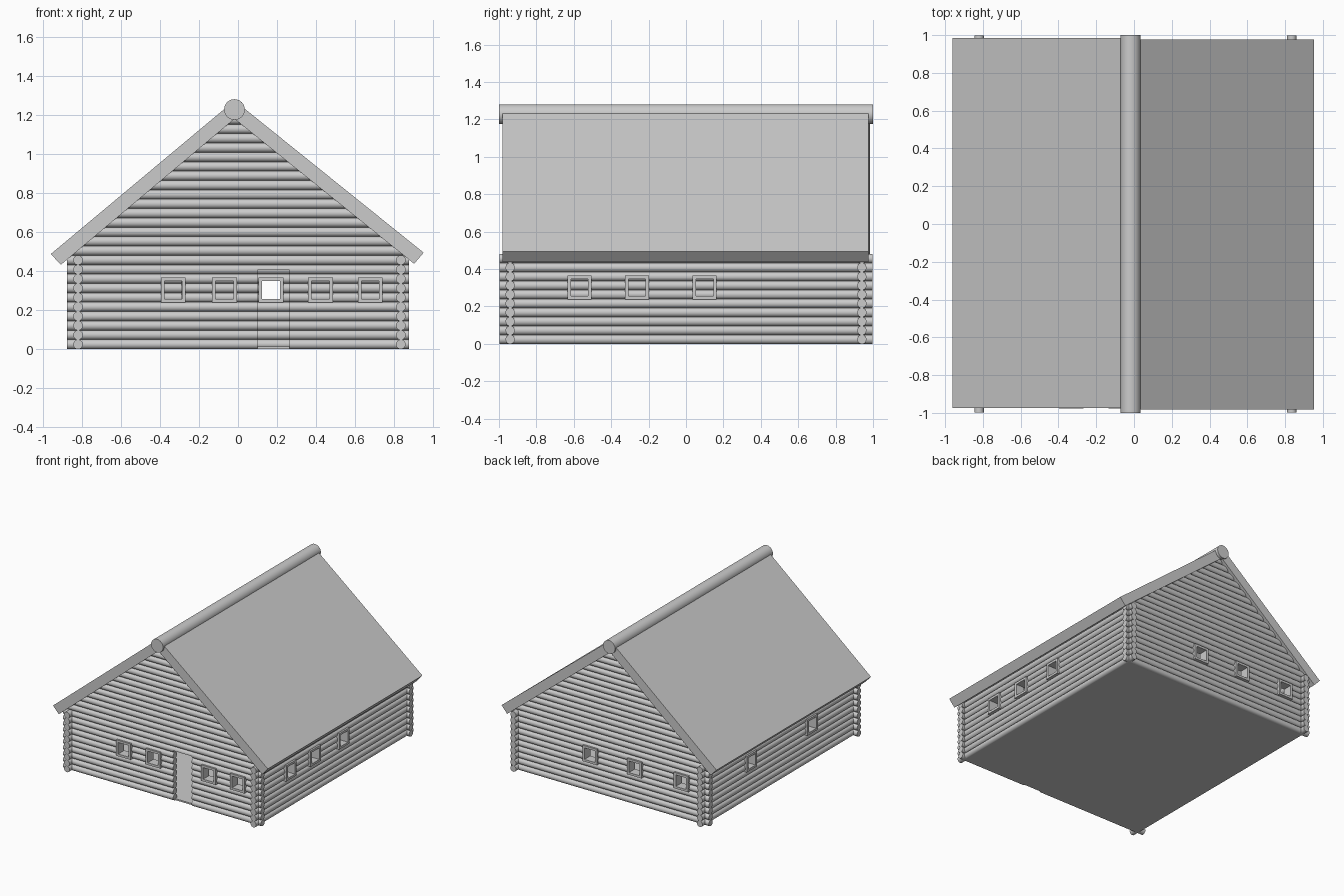
import bpy, bmesh, math
from mathutils import Matrix, Vector

if "Cube" in bpy.data.objects:
    bpy.data.objects.remove(bpy.data.objects["Cube"], do_unlink=True)

grey = bpy.data.materials.new("light_grey")
grey.use_nodes = True
grey.diffuse_color = (0.6, 0.6, 0.6, 1)
grey.node_tree.nodes["Principled BSDF"].inputs["Base Color"].default_value = (0.6, 0.6, 0.6, 1)

ROW, R = 0.048, 0.0248          # log spacing and radius
WALL_ROWS, ALL_ROWS = 10, 25
FRONT, BACK = -0.94, 0.94       # gable wall planes
WEST, EAST = -0.82, 0.835       # long wall planes
RIDGE_X, APEX = -0.018, 1.18    # underside of roof peak
SLOPE_W, SLOPE_E = 0.84, 0.807
SILL = 0.302                    # window centre height


def finish(name, bm, smooth=False):
    bmesh.ops.recalc_face_normals(bm, faces=bm.faces)
    mesh = bpy.data.meshes.new(name)
    bm.to_mesh(mesh)
    bm.free()
    mesh.materials.append(grey)
    obj = bpy.data.objects.new(name, mesh)
    bpy.context.collection.objects.link(obj)
    if smooth:
        round_shade(obj)
    return obj


def select_only(obj):
    bpy.ops.object.select_all(action='DESELECT')
    obj.select_set(True)
    bpy.context.view_layer.objects.active = obj


def round_shade(obj):
    select_only(obj)
    bpy.ops.object.shade_smooth_by_angle(angle=math.radians(32))


def add_log(bm, start, end, radius=R, sides=20):
    a, b = Vector(start), Vector(end)
    turn = (b - a).to_track_quat('Z', 'Y').to_matrix().to_4x4()
    bmesh.ops.create_cone(bm, cap_ends=True, segments=sides, radius1=radius, radius2=radius,
                          depth=(b - a).length,
                          matrix=Matrix.Translation((a + b) / 2) @ turn)


def add_box(bm, centre, size):
    bmesh.ops.create_cube(bm, size=1, matrix=Matrix.Translation(centre) @ Matrix.Diagonal((*size, 1)))


def row_height(i):
    return ROW * (i + 0.5)


def along(axis, u, plane, z):
    """Point at distance u along a wall that runs on the given axis."""
    return (u, plane, z) if axis == 'x' else (plane, u, z)


def cut(obj, bm):
    cutter = finish("opening_cutter", bm)
    cutter.hide_render = True
    mod = obj.modifiers.new("openings", 'BOOLEAN')
    mod.operation = 'DIFFERENCE'
    mod.solver = 'EXACT'
    mod.use_self = True
    mod.object = cutter
    select_only(obj)
    bpy.ops.object.modifier_apply(modifier=mod.name)
    bpy.data.objects.remove(cutter, do_unlink=True)


def build_wall(name, axis, plane, reach, windows, door=None):
    # Stacked logs
    bm = bmesh.new()
    for i in range(WALL_ROWS):
        z = row_height(i)
        add_log(bm, along(axis, -reach, plane, z), along(axis, reach, plane, z))
    wall = finish(name, bm)
    # Openings
    holes = bmesh.new()
    for u in windows:
        add_box(holes, along(axis, u, plane, SILL), along(axis, 0.104, 0.2, 0.104))
    if door is not None:
        add_box(holes, along(axis, door, plane, 0.15), along(axis, 0.164, 0.2, 0.51))
    cut(wall, holes)
    round_shade(wall)
    # Window frames
    bm = bmesh.new()
    for u in windows:
        for s in (-1, 1):
            add_box(bm, along(axis, u + s * 0.055, plane, SILL), along(axis, 0.018, 0.076, 0.128))
            add_box(bm, along(axis, u, plane, SILL + s * 0.055), along(axis, 0.092, 0.076, 0.018))
    finish(name + "_window_frames", bm)


build_wall("front_wall", 'x', FRONT, 0.877, (-0.332, -0.07, 0.422, 0.678), door=0.182)
build_wall("back_wall", 'x', BACK, 0.877, (0.17, -0.225, -0.64))
build_wall("left_wall", 'y', EAST, 0.997, (-0.57, -0.262, 0.10))
build_wall("right_wall", 'y', WEST, 0.997, (0.39, -0.38))

# Gable logs, their ends buried in the roof panels
for name, plane in (("front_gable", FRONT), ("back_gable", BACK)):
    bm = bmesh.new()
    for i in range(WALL_ROWS, ALL_ROWS):
        z = row_height(i)
        rise = APEX + 0.04 - z
        add_log(bm, (RIDGE_X - rise / SLOPE_W, plane, z), (RIDGE_X + rise / SLOPE_E, plane, z))
    finish(name, bm, smooth=True)

# Floor
bm = bmesh.new()
add_box(bm, ((WEST + EAST) / 2, 0, 0.006), (EAST - WEST, BACK - FRONT, 0.012))
finish("floor", bm)


# Roof panels: eave-to-ridge profile extruded along the house
def roof_panel(name, lower_eave, upper_eave, y0, y1):
    bm = bmesh.new()
    profile = (lower_eave, upper_eave, (RIDGE_X, 1.274), (RIDGE_X, APEX))
    face = bm.faces.new([bm.verts.new((x, y0, z)) for x, z in profile])
    grown = bmesh.ops.extrude_face_region(bm, geom=[face])["geom"]
    bmesh.ops.translate(bm, vec=(0, y1 - y0, 0),
                        verts=[g for g in grown if isinstance(g, bmesh.types.BMVert)])
    finish(name, bm)


roof_panel("right_roof_panel", (-0.908, 0.432), (-0.96, 0.487), -0.973, 0.985)
roof_panel("left_roof_panel", (0.903, 0.437), (0.952, 0.494), -0.982, 0.977)

# Ridge log
bm = bmesh.new()
add_log(bm, (RIDGE_X, -1, 1.228), (RIDGE_X, 1, 1.228), 0.053, 32)
finish("ridge_log", bm, smooth=True)
